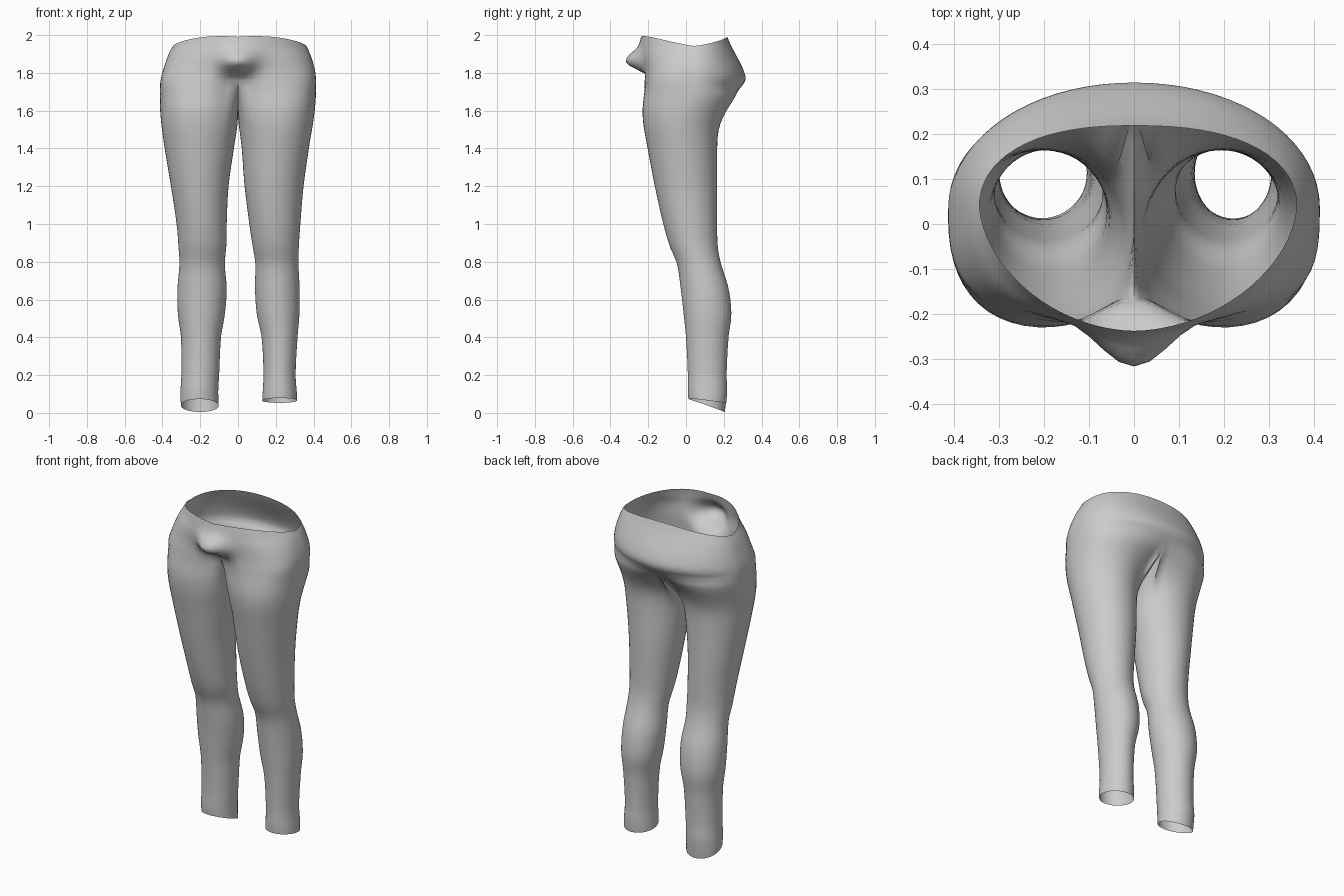
import bpy, bmesh
from math import sin, cos, pi, radians

if "Cube" in bpy.data.objects:
    bpy.data.objects.remove(bpy.data.objects["Cube"])

# Profile: z, left inner/outer |x|, right inner/outer x, front y, back y
PROFILE = [
    (0.00, .10, .300, .125, .315, .025, .205), (0.10, .105, .305, .13, .312, .010, .218),
    (0.20, .10, .300, .135, .305, .010, .215), (0.40, .09, .302, .125, .315, .000, .225),
    (0.52, .07, .318, .10, .325, -.012, .240), (0.66, .06, .320, .09, .326, -.028, .225),
    (0.79, .07, .310, .092, .320, -.048, .185), (0.88, .062, .315, .078, .322, -.085, .168),
    (1.00, .06, .325, .06, .330, -.120, .165), (1.20, .05, .355, .035, .347, -.165, .165),
    (1.40, .022, .388, .02, .375, -.203, .165), (1.52, .006, .404, .008, .393, -.225, .175),
    (1.62, 0, .413, 0, .405, -.235, .212), (1.69, 0, .415, 0, .411, -.230, .262),
    (1.76, 0, .410, 0, .413, -.222, .314), (1.82, 0, .395, 0, .406, -.222, .302),
    (1.90, 0, .367, 0, .382, -.235, .262), (1.95, 0, .340, 0, .358, -.240, .236),
    (2.00, 0, .310, 0, .325, -.235, .215)]
# Centre front: recess below, bulge above
BULGE = [(1.70, -.06), (1.76, -.05), (1.80, .005), (1.845, .083), (1.88, .082), (1.94, .015), (2.0, 0)]
M, K = 36, 12            # outer and inner segments round each leg
N = M + K


def lerp(a, b, t):
    return a + (b - a) * t


def sample(table, z):
    """Smooth (Hermite) interpolation of table columns at height z."""
    z = min(max(z, table[0][0]), table[-1][0])
    i = max(k for k in range(len(table) - 1) if table[k][0] <= z)
    a, b = table[i], table[i + 1]
    p, q = table[max(i - 1, 0)], table[min(i + 2, len(table) - 1)]
    h = b[0] - a[0]
    t = (z - a[0]) / h
    out = []
    for c in range(1, len(a)):
        m0 = (b[c] - p[c]) / (b[0] - p[0]) * h
        m1 = (q[c] - a[c]) / (q[0] - a[0]) * h
        out.append((2*t**3 - 3*t*t + 1) * a[c] + (t**3 - 2*t*t + t) * m0
                   + (3*t*t - 2*t**3) * b[c] + (t**3 - t*t) * m1)
    return out


def extents(side, z):
    lxi, lxo, rxi, rxo, yf, yb = sample(PROFILE, z)
    return (max(lxi, 0), lxo, yf, yb) if side < 0 else (max(rxi, 0), rxo, yf, yb)


def leg_point(side, j, z):
    xi, xo, yf, yb = extents(side, z)
    deg = -45 + 270 * j / M if j <= M else 225 + 90 * (j - M) / K
    a = radians(deg)
    return (side * ((xi + xo) / 2 + (xo - xi) / 2 * sin(a)),
            (yf + yb) / 2 - (yb - yf) / 2 * cos(a), z)


def pelvis_point(side, j, z):
    _, xo, yf, yb = extents(side, z)
    b = pi * j / M
    up = min(max((z - 1.76) / 0.18, 0), 1)
    n = lerp(3.2, 2.0, up) if j < M / 2 else lerp(2.0, 2.3, up)
    s, c = abs(sin(b)), cos(b)
    r = (s**n + abs(c)**n) ** (-1 / n)
    x = 0 if j in (0, M) else xo * r * s
    y = 0.04 - r * c * ((0.04 - yf) if c > 0 else (yb - 0.04))
    if c > 0 and x < 0.155:
        y -= sample(BULGE, z)[0] * cos(x / 0.155 * pi / 2) ** 2
    return (side * x, y, z)


def base_point(side, j):
    """Ring where the legs join: pelvis outside, crotch curve inside."""
    if j <= M:
        return pelvis_point(side, j, lerp(1.76, 1.715, j / M))
    v = (j - M) / K
    back, front = base_point(side, M), base_point(side, 0)
    return (0, lerp(back[1], front[1], v),
            lerp(back[2], front[2], v) - 0.15 * sin(pi * v) ** 0.8)


def bridge(bm, lower, upper, closed):
    n = len(upper)
    for j in range(n if closed else n - 1):
        k = (j + 1) % n
        bm.faces.new((lower[j], lower[k], upper[k], upper[j]))


def build_half(bm, side):
    add = lambda pts: [bm.verts.new(p) for p in pts]
    # Slanted hem, wavy and lower at the back
    hem = []
    for j in range(N):
        x, y, _ = leg_point(side, j, 0.05)
        t = (y - 0.02) / 0.2
        z = lerp(.072, .002, t) if side < 0 else lerp(.078, .052, t)
        hem.append(leg_point(side, j, max(z, 0)))
    ring = add(hem)
    # Leg
    steps = 34
    for i in range(steps + 1):
        z = lerp(0.11, 1.40, i / steps)
        new = add(leg_point(side, j, z) for j in range(N))
        bridge(bm, ring, new, True)
        ring = new
    # Thigh blending into the seat
    ends = [base_point(side, j) for j in range(N)]
    for i in range(1, 11):
        t = i / 10
        pts = []
        for j in range(N):
            z = lerp(1.40, ends[j][2], t)
            p = leg_point(side, j, z)
            q = pelvis_point(side, j, z) if j <= M and i == 10 else ends[j]
            if j <= M:
                q = (q[0], lerp(p[1], q[1], t), z)
            w = t ** 2.2
            pts.append((lerp(p[0], q[0], w), lerp(p[1], ends[j][1] if i == 10 else q[1], w), z))
        new = add(pts)
        bridge(bm, ring, new, True)
        ring = new
    # Seat and waist up to the wavy open rim
    ring = ring[:M + 1]
    for i in range(1, 13):
        pts = []
        for j in range(M + 1):
            c = cos(pi * j / M)
            rim = 1.943 + 0.048 * abs(c) ** 1.5
            if j < M / 2:
                rim += 0.012 * sin(pi * j / (M / 2))
            pts.append(pelvis_point(side, j, lerp(ends[j][2], rim, i / 12)))
        new = add(pts)
        bridge(bm, ring, new, False)
        ring = new


# Trousers: two halves welded along the centre seam
bm = bmesh.new()
for side in (-1, 1):
    build_half(bm, side)
bmesh.ops.remove_doubles(bm, verts=bm.verts, dist=0.0005)
bmesh.ops.recalc_face_normals(bm, faces=bm.faces)
mesh = bpy.data.meshes.new("trousers")
bm.to_mesh(mesh)
bm.free()
trousers = bpy.data.objects.new("trousers", mesh)
bpy.context.collection.objects.link(trousers)
bpy.context.view_layer.objects.active = trousers
trousers.select_set(True)
bpy.ops.object.shade_smooth_by_angle(angle=radians(50))
